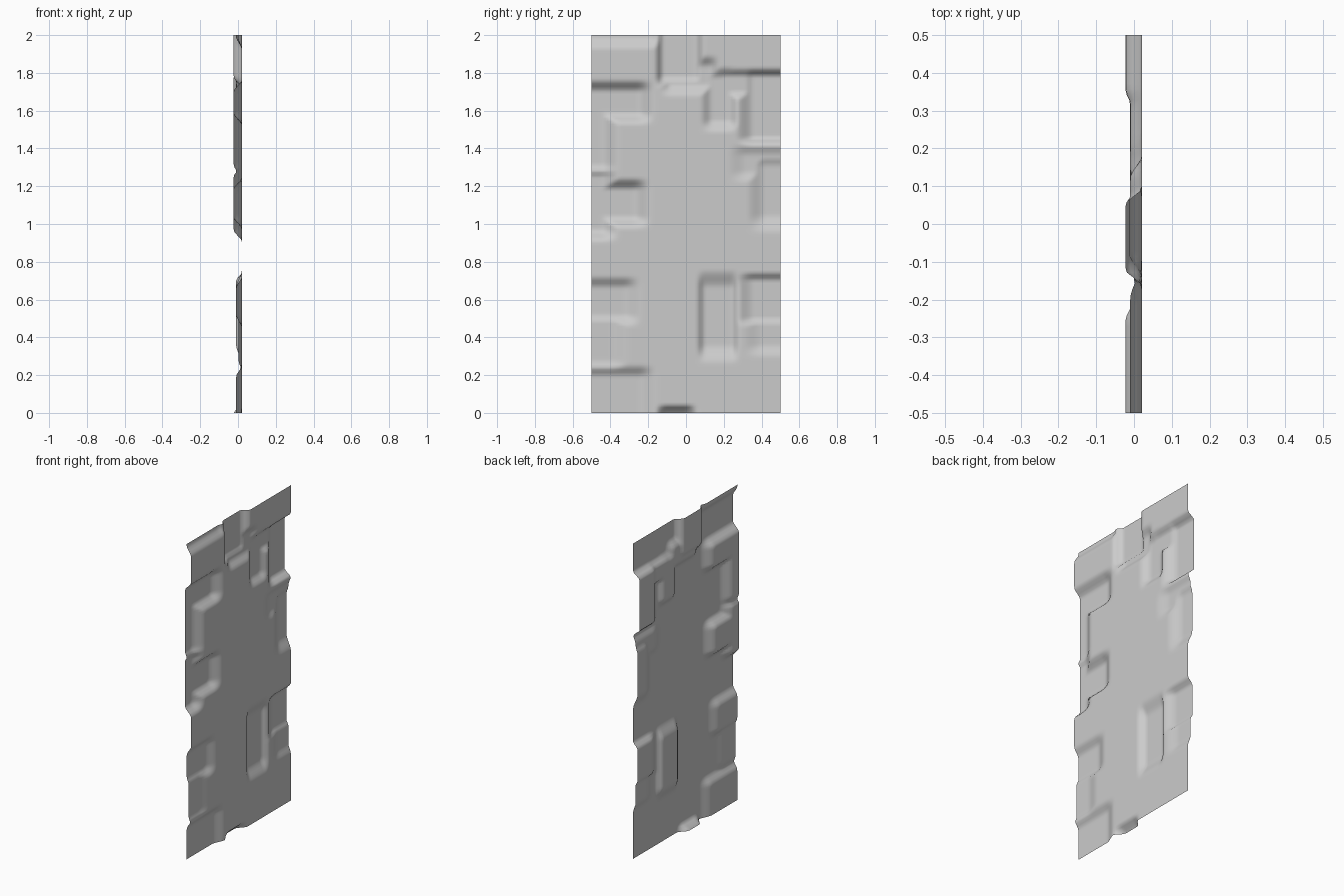
import bpy
import bmesh

cube = bpy.data.objects.get("Cube")
if cube:
    bpy.data.objects.remove(cube, do_unlink=True)

FACE = 0.021          # x of the undented outer face
LEFT, RIGHT = -1, 1   # which upright edge a hollow opens onto
SHALLOW, MEDIUM, DEEP = 0.018, 0.031, 0.044
BOTTOM, TOP = -1, 3   # beyond the panel, so the hollow runs off its end
TIGHT, SOFT, WIDE = 0.045, 0.065, 0.1


def fade(value, low, high, soft):
    """1 inside the range, easing to 0 over the soft distance outside it."""
    gap = max(low - value, value - high, 0)
    t = max(0, 1 - gap / soft)
    return t * t * (3 - 2 * t)


def hollow(y_low, y_high, z_low, z_high, depth, soft_y, soft_z):
    """A rounded rectangular hollow, as a depth function of y and z."""
    def depth_at(y, z):
        across = fade(y, y_low, y_high, soft_y)
        return depth * across * fade(z, z_low, z_high, soft_z)
    return depth_at


def edge_hollow(side, inner, z_low, z_high, depth, soft_z=SOFT):
    """A hollow running from the given distance off centre out past an edge."""
    y_low, y_high = sorted((side * inner, side))
    return hollow(y_low, y_high, z_low, z_high, depth, WIDE, soft_z)


hollows = [
    # top corner and the channel running down from the top edge
    edge_hollow(LEFT, 0.2, 1.99, TOP, MEDIUM),
    hollow(-0.12, 0.05, 1.78, TOP, DEEP, TIGHT, SOFT),
    hollow(-0.08, 0.12, 1.74, 1.83, MEDIUM, SOFT, SOFT),
    # right upper hollow, split by a lump
    hollow(0.14, 0.22, 1.55, 1.77, MEDIUM, SOFT, SOFT),
    hollow(0.2, 0.34, 1.7, 1.78, MEDIUM, SOFT, TIGHT),
    edge_hollow(RIGHT, 0.36, 1.46, 1.78, DEEP, TIGHT),
    edge_hollow(RIGHT, 0.32, 1.28, 1.36, SHALLOW),
    edge_hollow(RIGHT, 0.42, 1.05, 1.3, MEDIUM, WIDE),
    # left upper hollow and the strip below it
    edge_hollow(LEFT, 0.26, 1.59, 1.7, DEEP),
    edge_hollow(LEFT, 0.45, 1.32, 1.62, DEEP, WIDE),
    # left middle hollow
    edge_hollow(LEFT, 0.28, 1.04, 1.18, DEEP),
    edge_hollow(LEFT, 0.45, 0.97, 1.25, DEEP),
    # left lower hollows
    edge_hollow(LEFT, 0.33, 0.52, 0.66, MEDIUM),
    edge_hollow(LEFT, 0.4, 0.28, 0.5, SHALLOW),
    edge_hollow(LEFT, 0.25, BOTTOM, 0.19, MEDIUM),
    # right lower hollows
    edge_hollow(RIGHT, 0.36, 0.5, 0.7, MEDIUM, TIGHT),
    hollow(0.1, 0.24, 0.36, 0.66, MEDIUM, TIGHT, WIDE),
    edge_hollow(RIGHT, 0.4, 0.36, 0.52, SHALLOW),
    # notch in the bottom edge
    hollow(-0.1, 0, BOTTOM, 0, DEEP, SOFT, TIGHT),
]

# Single-sheet rough wall panel
bm = bmesh.new()
bmesh.ops.create_grid(bm, x_segments=70, y_segments=140, size=1)
for vert in bm.verts:
    y, z = vert.co.x / 2, vert.co.y + 1
    vert.co = (FACE - max(depth_at(y, z) for depth_at in hollows), y, z)
for face in bm.faces:
    face.smooth = True
mesh = bpy.data.meshes.new("rough_wall_panel")
bm.to_mesh(mesh)
bm.free()
panel = bpy.data.objects.new("rough_wall_panel", mesh)
bpy.context.collection.objects.link(panel)

# Plain grey stone
stone = bpy.data.materials.new("light_grey_stone")
stone.use_nodes = True
colour = (0.6, 0.6, 0.6, 1)
stone.diffuse_color = colour
stone.node_tree.nodes["Principled BSDF"].inputs["Base Color"].default_value = colour
mesh.materials.append(stone)
